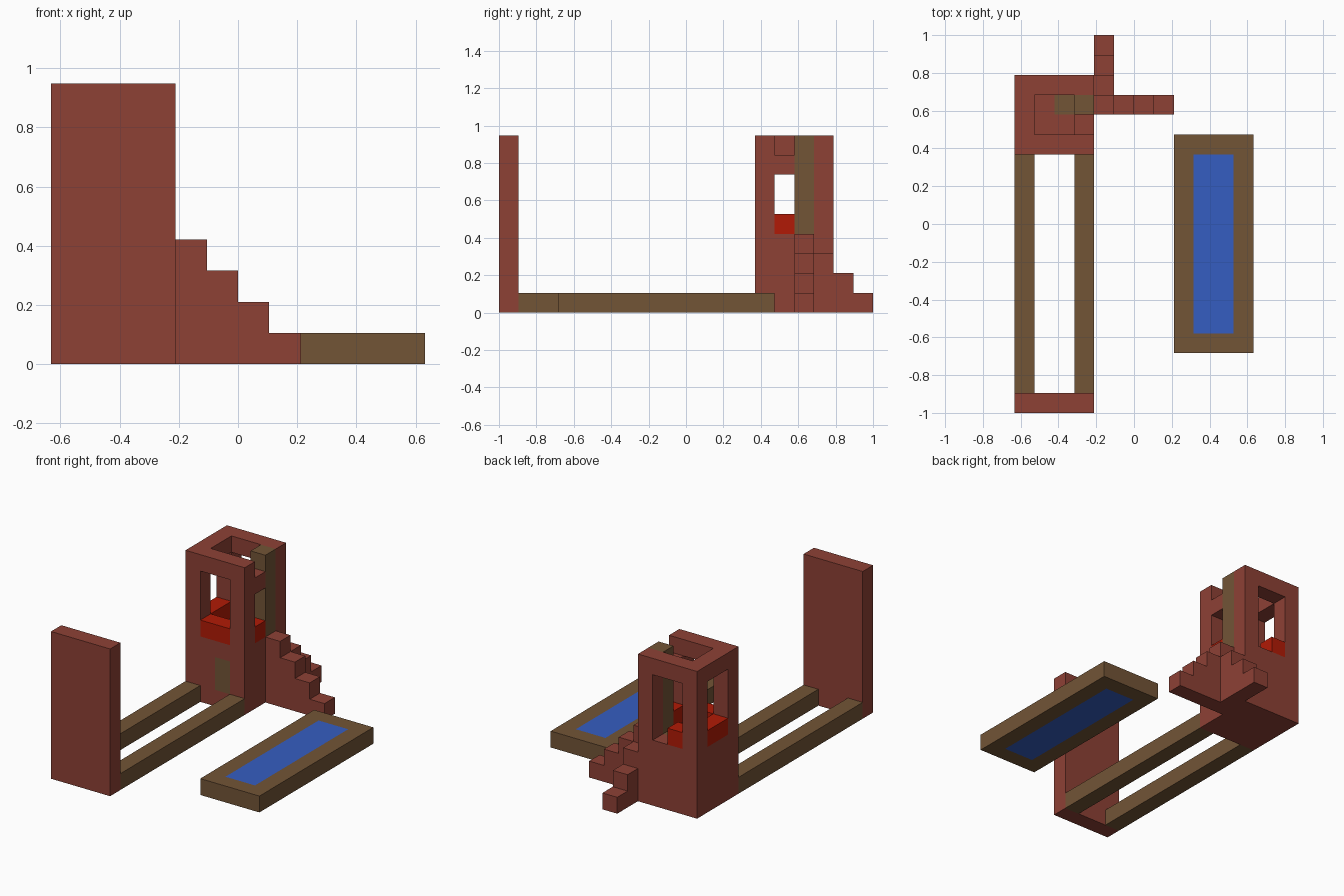
import bpy
import bmesh
from itertools import product
from mathutils import Vector

cube = bpy.data.objects.get("Cube")
if cube:
    bpy.data.objects.remove(cube, do_unlink=True)

U = 2 / 19                       # edge of one block
ORIGIN = Vector((6, 9.5, 0))     # grid point placed at the world origin


def material(name, rgb):
    mat = bpy.data.materials.new(name)
    mat.use_nodes = True
    linear = [(c / 255) ** 2.2 for c in rgb] + [1]
    mat.diffuse_color = linear
    mat.node_tree.nodes["Principled BSDF"].inputs["Base Color"].default_value = linear
    return mat


brick = material("brick", (140, 67, 56))
wood = material("wood", (114, 85, 57))
water = material("water", (56, 94, 192))
red = material("bright red", (176, 32, 14))


def block(x, y, z):
    """Cells of a box given by its (start, end) on each axis."""
    return set(product(range(*x), range(*y), range(*z)))


# Tower: square shaft, hollow upper room, a window in each wall
tower = block((0, 4), (13, 17), (0, 9))
tower -= block((1, 3), (14, 16), (4, 9))
tower -= block((1, 3), (13, 17), (4, 8))
tower -= block((0, 4), (14, 16), (4, 8))
tower -= block((3, 4), (14, 15), (8, 9))      # notch in the parapet
tower |= block((3, 4), (14, 15), (7, 8))      # lintel of the side opening

# Wooden post, floor board and front door replace bricks in the tower
post = block((3, 4), (15, 16), (4, 9))
board = block((2, 3), (15, 16), (3, 4))
door = block((2, 3), (13, 14), (1, 3))
tower -= post | board | door

# Red window sills
sills = block((1, 3), (13, 14), (4, 5)) | block((0, 1), (14, 16), (4, 5))
sills |= block((1, 2), (16, 17), (4, 5)) | block((3, 4), (14, 15), (4, 5))

# Two flights of steps meeting at the tower corner
side_steps, back_steps = set(), set()
for n in range(4):
    side_steps |= block((4 + n, 5 + n), (15, 16), (0, 4 - n))
    back_steps |= block((4, 5), (15 + n, 16 + n), (0, 4 - n))
back_steps -= side_steps

pool = block((9, 11), (4, 13), (0, 1))

parts = {
    "tower": (brick, tower),
    "tower_post": (wood, post),
    "floor_board": (wood, board),
    "front_door": (wood, door),
    "window_sills": (red, sills),
    "side_steps": (brick, side_steps),
    "back_steps": (brick, back_steps),
    "front_wall": (brick, block((0, 4), (0, 1), (0, 9))),
    "right_rail": (wood, block((0, 1), (1, 13), (0, 1))),
    "left_rail": (wood, block((3, 4), (1, 13), (0, 1))),
    "pool_rim": (wood, block((8, 12), (3, 14), (0, 1)) - pool),
    "pool_water": (water, pool),
}
solid = set().union(*(cells for _, cells in parts.values()))


def build(name, mat, cells):
    """Mesh the exposed block faces, then merge the flat areas."""
    bm = bmesh.new()
    for cell in sorted(cells):
        centre = Vector(cell) + Vector((0.5, 0.5, 0.5))
        for axis, sign in product(range(3), (-1, 1)):
            normal, a, b = Vector(), Vector(), Vector()
            normal[axis] = sign
            if tuple(int(c + n) for c, n in zip(cell, normal)) in solid:
                continue
            a[(axis + 1) % 3] = 1
            b = normal.cross(a)
            mid = centre + normal / 2 - ORIGIN
            ring = [mid + (a * s + b * t) / 2
                    for s, t in ((-1, -1), (1, -1), (1, 1), (-1, 1))]
            bm.faces.new([bm.verts.new(p * U) for p in ring])
    bmesh.ops.remove_doubles(bm, verts=bm.verts, dist=U / 100)
    bmesh.ops.dissolve_limit(bm, angle_limit=0.01, verts=bm.verts, edges=bm.edges)
    mesh = bpy.data.meshes.new(name)
    bm.to_mesh(mesh)
    bm.free()
    mesh.materials.append(mat)
    bpy.context.collection.objects.link(bpy.data.objects.new(name, mesh))


for part, (mat, cells) in parts.items():
    build(part, mat, cells)
